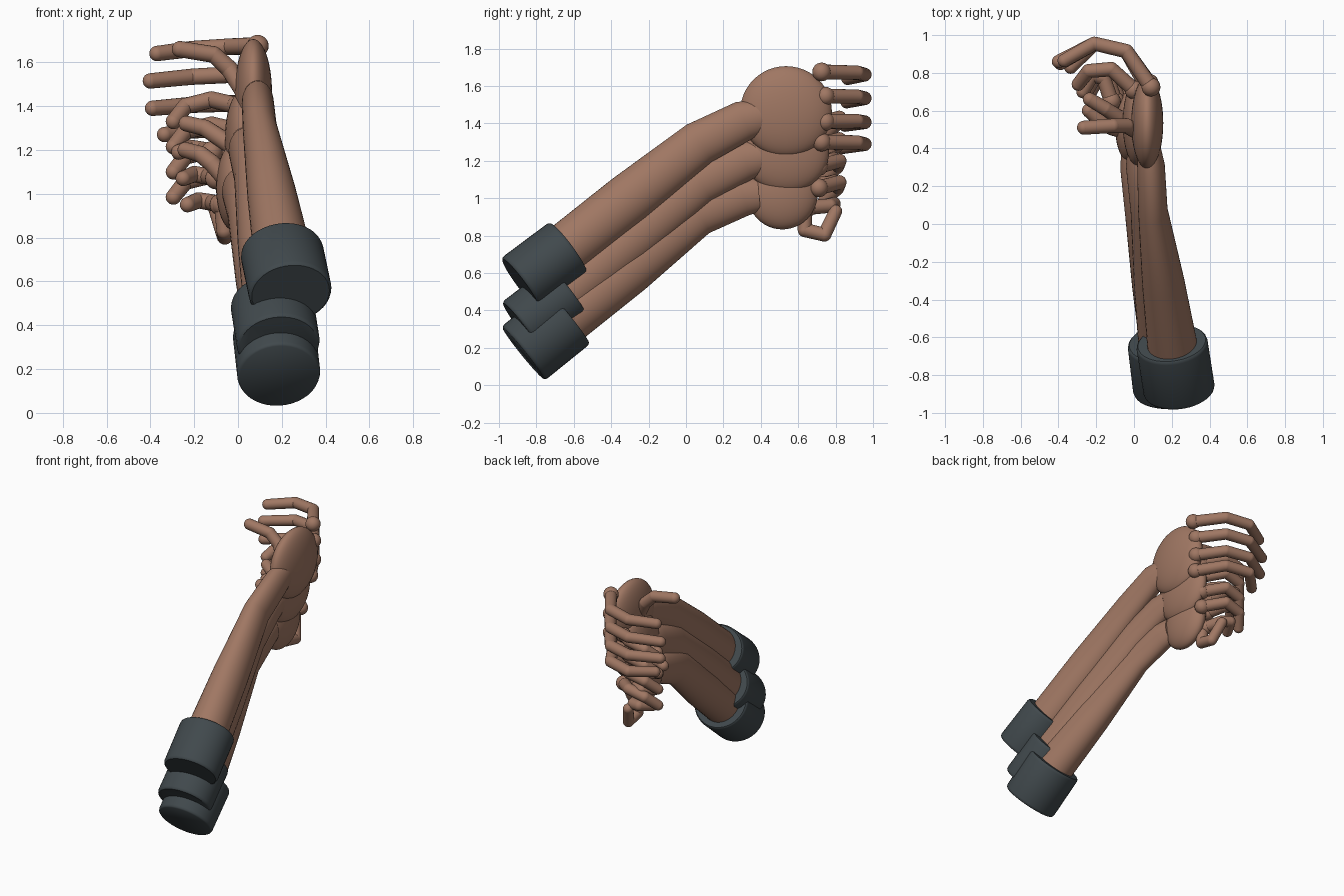
import bpy, bmesh, math
from mathutils import Vector, Matrix

cube = bpy.data.objects.get("Cube")
if cube:
    bpy.data.objects.remove(cube, do_unlink=True)


def material(name, rgb):
    m = bpy.data.materials.new(name)
    m.use_nodes = True
    m.diffuse_color = (*rgb, 1)
    m.node_tree.nodes["Principled BSDF"].inputs["Base Color"].default_value = (*rgb, 1)
    return m


SKIN = material("warm brown skin", (0.35, 0.185, 0.125))
CLOTH = material("dark slate cloth", (0.052, 0.066, 0.073))


def finish(bm, name, mat):
    bmesh.ops.recalc_face_normals(bm, faces=bm.faces)
    mesh = bpy.data.meshes.new(name)
    bm.to_mesh(mesh)
    bm.free()
    mesh.materials.append(mat)
    ob = bpy.data.objects.new(name, mesh)
    bpy.context.collection.objects.link(ob)
    bpy.ops.object.select_all(action='DESELECT')
    ob.select_set(True)
    bpy.context.view_layer.objects.active = ob
    bpy.ops.object.shade_smooth_by_angle(angle=math.radians(40))


def loft(name, mat, stations, sides=40):
    """Skin oval rings, each given as (centre, sideways radius, upright radius)."""
    bm = bmesh.new()
    rings = []
    for i, (c, rx, rz) in enumerate(stations):
        ahead = Vector(stations[min(i + 1, len(stations) - 1)][0])
        axis = (ahead - Vector(stations[max(i - 1, 0)][0])).normalized()
        up = Vector((1, 0, 0)).cross(axis).normalized()
        side = axis.cross(up)
        ring = []
        for k in range(sides):
            a = math.tau * k / sides
            ring.append(bm.verts.new(Vector(c) + side * rx * math.cos(a) + up * rz * math.sin(a)))
        rings.append(ring)
    for a, b in zip(rings, rings[1:]):
        for k in range(sides):
            n = (k + 1) % sides
            bm.faces.new((a[k], a[n], b[n], b[k]))
    bm.faces.new(rings[0])
    bm.faces.new(rings[-1])
    finish(bm, name, mat)


def ellipsoid(name, centre, radii):
    bm = bmesh.new()
    bmesh.ops.create_uvsphere(bm, u_segments=40, v_segments=24, radius=1,
                              matrix=Matrix.Translation(centre) @ Matrix.Diagonal((*radii, 1)))
    finish(bm, name, SKIN)


def finger(name, points, radii):
    """Chain of tapered bones with a ball on every joint."""
    bm = bmesh.new()
    pts = [Vector(p) for p in points]
    for p, r in zip(pts, radii):
        bmesh.ops.create_uvsphere(bm, u_segments=20, v_segments=12, radius=r,
                                  matrix=Matrix.Translation(p))
    bone = [min(r, 0.04) for r in radii]
    for i in range(len(pts) - 1):
        d = pts[i + 1] - pts[i]
        turn = d.to_track_quat('Z', 'Y').to_matrix().to_4x4()
        bmesh.ops.create_cone(bm, cap_ends=False, segments=20, radius1=bone[i],
                              radius2=bone[i + 1], depth=d.length,
                              matrix=Matrix.Translation((pts[i] + pts[i + 1]) / 2) @ turn)
    finish(bm, name, SKIN)


def cuff(name, base, end, rx, rz):
    """Thick sleeve with a softly rounded closed end."""
    b, e = Vector(base), Vector(end)
    rows = [(0, 0.94), (0.02, 0.98), (0.06, 1), (0.94, 1), (0.98, 0.985), (1, 0.95)]
    loft(name, CLOTH, [(b.lerp(e, t), rx * s, rz * s) for t, s in rows])


# Cuff ends, then elbow-side bend, wrist, palm centre and palm radii
ARMS = {
    "upper": dict(base=(0.24, -0.885, 0.545), end=(0.20, -0.63, 0.735), rz=0.17,
                  bend=(0.10, 0.07, 1.293), wrist=(0.09, 0.31, 1.415),
                  palm=(0.07, 0.535, 1.463), size=(0.085, 0.245, 0.243)),
    "middle": dict(base=(0.185, -0.88, 0.31), end=(0.155, -0.63, 0.50), rz=0.17,
                   bend=(0.06, 0.07, 1.08), wrist=(0.03, 0.31, 1.20),
                   palm=(0.02, 0.535, 1.25), size=(0.08, 0.23, 0.22)),
    "lower": dict(base=(0.187, -0.87, 0.17), end=(0.165, -0.63, 0.364), rz=0.185,
                  bend=(0.03, 0.06, 0.915), wrist=(0.0, 0.30, 1.01),
                  palm=(-0.02, 0.515, 1.03), size=(0.08, 0.19, 0.197)),
}
for label, a in ARMS.items():
    cuff(label + "_cuff", a["base"], a["end"], 0.19, a["rz"])
    start = Vector(a["base"]).lerp(Vector(a["end"]), 0.8)
    mid = start.lerp(Vector(a["bend"]), 0.5)
    inside = Vector(a["wrist"]).lerp(Vector(a["palm"]), 0.4)
    loft(label + "_forearm", SKIN, [(start, 0.135, 0.14), (mid, 0.112, 0.14),
                                    (a["bend"], 0.078, 0.12), (a["wrist"], 0.073, 0.108),
                                    (inside, 0.06, 0.09)])
    ellipsoid(label + "_palm", a["palm"], a["size"])

NAMES = ("index", "middle", "ring", "little")
SIZES = (0.05, 0.038, 0.037, 0.035)

# Upper hand: long open fingers reaching across to the right
tips = ((-0.37, 0.865, 1.64), (-0.40, 0.86, 1.515), (-0.39, 0.85, 1.39), (-0.335, 0.83, 1.27))
knuckles = ((0.09, 0.725, 1.675), (0.08, 0.745, 1.545), (0.08, 0.745, 1.41), (0.07, 0.725, 1.30))
for n, k, t in zip(NAMES, knuckles, tips):
    finger("upper_" + n + "_finger",
           [k, (-0.04, 0.915, k[2] * 0.6 + t[2] * 0.4 + 0.01),
            (-0.21, 0.955, k[2] * 0.3 + t[2] * 0.7 + 0.01), t], SIZES)
finger("upper_thumb", [(0.03, 0.48, 1.46), (-0.04, 0.52, 1.57), (-0.11, 0.52, 1.635),
                       (-0.265, 0.51, 1.66)], (0.045, 0.04, 0.038, 0.037))

# Middle hand: half curled fingers
for i, n in enumerate(NAMES):
    z = 1.40 - 0.115 * i
    finger("middle_" + n + "_finger",
           [(0.0, 0.71, z), (-0.12, 0.82, z + 0.03), (-0.24, 0.81, z), (-0.295, 0.74, z - 0.07)], SIZES)
finger("middle_thumb", [(0.0, 0.53, 1.20), (-0.09, 0.57, 1.26), (-0.15, 0.61, 1.30),
                        (-0.235, 0.66, 1.32)], (0.045, 0.04, 0.038, 0.036))

# Lower hand: curled fingers, the little one folded round
for i, n in enumerate(NAMES[:3]):
    z = 1.19 - 0.12 * i
    x = -0.12 + 0.02 * i
    finger("lower_" + n + "_finger",
           [(x, 0.65, z), (x - 0.04, 0.77, z + 0.01), (x - 0.10, 0.79, z + 0.02),
            (x - 0.15, 0.70, z)], SIZES)
finger("lower_little_finger", [(-0.07, 0.635, 0.95), (-0.06, 0.635, 0.83), (-0.06, 0.74, 0.805),
                               (-0.10, 0.80, 0.93)], SIZES)
finger("lower_thumb", [(-0.05, 0.49, 1.06), (-0.12, 0.51, 1.14), (-0.17, 0.54, 1.18),
                       (-0.24, 0.60, 1.20)], (0.045, 0.04, 0.038, 0.036))
